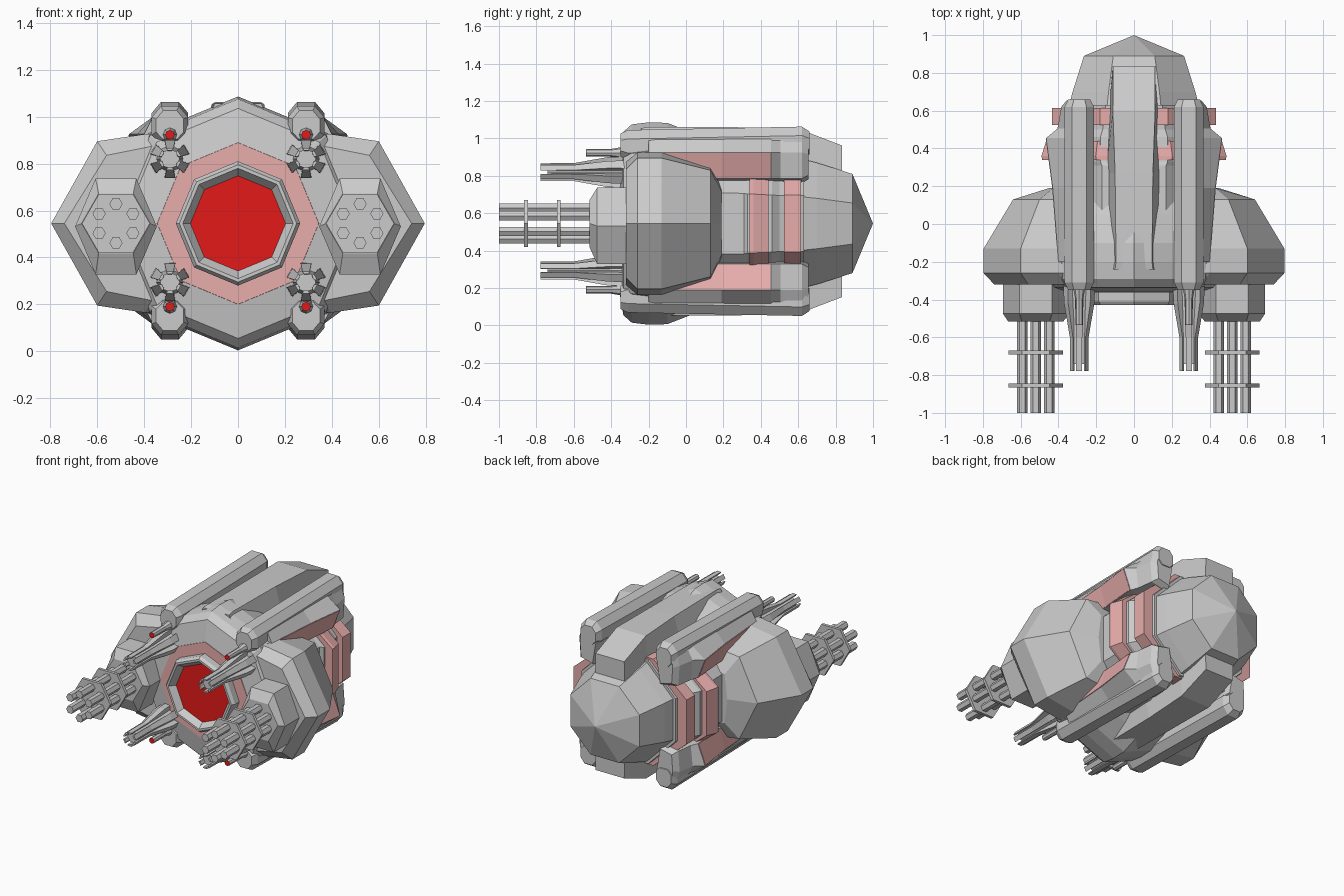
import bpy, bmesh, math

if "Cube" in bpy.data.objects:
    bpy.data.objects.remove(bpy.data.objects["Cube"])

CZ, MZ = 0.545, 0.557     # hull axis height, mirror plane height of the nacelles


def material(name, col):
    m = bpy.data.materials.new(name)
    m.diffuse_color = (*col, 1)
    m.use_nodes = True
    m.node_tree.nodes["Principled BSDF"].inputs["Base Color"].default_value = m.diffuse_color
    return m


PINK = material("pale_red", (0.80, 0.42, 0.41))
RED = material("deep_red", (0.78, 0.01, 0.01))


def loft(name, sections, mat=None, sx=1, flip=False):
    """Skin (y, [(x, z), ...]) rings along y; optionally mirror in x / z."""
    bm = bmesh.new()
    rings = []
    for y, pts in sections:
        rings.append([bm.verts.new((x * sx, y, 2 * MZ - z if flip else z)) for x, z in pts])
    n = len(rings[0])
    for a, b in zip(rings, rings[1:]):
        for i in range(n):
            j = (i + 1) % n
            bm.faces.new((a[i], a[j], b[j], b[i]))
    bm.faces.new(rings[0])
    bm.faces.new(rings[-1])
    bmesh.ops.recalc_face_normals(bm, faces=bm.faces)
    me = bpy.data.meshes.new(name)
    bm.to_mesh(me)
    bm.free()
    ob = bpy.data.objects.new(name, me)
    bpy.context.collection.objects.link(ob)
    if mat:
        me.materials.append(mat)
    return ob


def ngon(n, rx, rz=None, cx=0, cz=CZ, flat=False):
    """Regular polygon; flat=True puts faces (not corners) at the extremes, r = apothem."""
    rz = rx if rz is None else rz
    off = math.pi / n if flat else 0
    k = 1 / math.cos(math.pi / n) if flat else 1
    return [(cx + rx * k * math.cos(off + math.tau * i / n),
             cz + rz * k * math.sin(off + math.tau * i / n)) for i in range(n)]


def tube(name, n, prof, cx=0, cz=CZ, mat=None, flat=False, **kw):
    return loft(name, [(y, ngon(n, r, r, cx, cz, flat)) for y, r in prof], mat, **kw)


def scaled(pts, cx, cz, s):
    return [(cx + (x - cx) * s, cz + (z - cz) * s) for x, z in pts]


# Front hull dome, pale ring, core rim and red core
tube("front_hull", 8, [(-0.36, 0.345), (-0.335, 0.49), (-0.29, 0.53), (-0.2, 0.541),
                       (-0.1, 0.538), (0.05, 0.48), (0.2, 0.40)])
tube("pale_ring", 8, [(-0.363, 0.344), (-0.355, 0.346)], mat=PINK)
tube("core_rim", 8, [(-0.35, 0.265), (-0.41, 0.265), (-0.43, 0.25), (-0.43, 0.235), (-0.385, 0.20)])
tube("red_core", 8, [(-0.389, 0.203), (-0.38, 0.2)], mat=RED)

# Middle hull, its two bands, and the pointed rear cap
loft("middle_hull", [(y, ngon(8, rx, rz, flat=True)) for y, rx, rz in
     [(0.0, 0.41, 0.40), (0.31, 0.41, 0.39), (0.33, 0.43, 0.38), (0.46, 0.43, 0.37),
      (0.50, 0.40, 0.36), (0.63, 0.36, 0.36)]])
loft("side_band_front", [(0.34, ngon(8, 0.486, 0.38, flat=True)),
                         (0.36, ngon(8, 0.490, 0.38, flat=True)),
                         (0.44, ngon(8, 0.465, 0.37, flat=True))], PINK)
loft("side_band_rear", [(0.525, ngon(8, 0.435, 0.37, flat=True)),
                        (0.615, ngon(8, 0.435, 0.37, flat=True))], PINK)
tube("rear_cap", 8, [(0.6, 0.35), (0.7, 0.325), (0.89, 0.265), (0.999, 0.002)], flat=True)


# Wide shoulder block spanning both sides
def shoulder(a, bx, bz, cx, cz):
    q = [(a, 0), (bx, bz), (cx, cz)]
    top = q + [(-x, z) for x, z in reversed(q)]
    return [(x, CZ + z) for x, z in top] + [(x, CZ - z) for x, z in reversed(top[1:-1])]


loft("shoulders", [(-0.32, shoulder(0.74, 0.56, 0.29, 0.36, 0.33)),
                   (-0.26, shoulder(0.796, 0.60, 0.35, 0.40, 0.38)),
                   (-0.13, shoulder(0.796, 0.60, 0.35, 0.40, 0.38)),
                   (0.13, shoulder(0.64, 0.50, 0.285, 0.36, 0.30)),
                   (0.19, shoulder(0.45, 0.43, 0.17, 0.30, 0.20))])


# Ridge plates on the top and the belly
def plate(wt, wb, zt, zb):
    return [(-wb, zb), (-wt, zt), (wt, zt), (wb, zb)]


for label, flip in (("top", False), ("belly", True)):
    loft(label + "_ridge", [(-0.24, plate(0.10, 0.125, 1.055, 1.0)),
                            (-0.20, plate(0.095, 0.13, 1.062, 0.96)),
                            (0.27, plate(0.10, 0.148, 1.06, 0.88)),
                            (0.60, plate(0.112, 0.135, 1.052, 0.8)),
                            (0.835, plate(0.11, 0.115, 0.962, 0.75))], flip=flip)

# Four nacelles with overhanging flanks, lamps and clawed guns
NAC = [(0.252, 1.063), (0.328, 1.063), (0.368, 1.015), (0.368, 0.94),
       (0.33, 0.90), (0.25, 0.90), (0.212, 0.94), (0.212, 1.015)]
GX, GZ = 0.29, 0.82


def flank(w, lower):
    return [(0.362, 1.0), (w, 0.925), (lower, 0.785), (0.25, 0.76), (0.22, 0.935)]


def strip(w, lower):
    return [(w + 0.003, 0.922), (lower + 0.003, 0.788), (lower - 0.05, 0.788), (w - 0.1, 0.922)]


for side, sx in (("right", 1), ("left", -1)):
    for level, flip in (("upper", False), ("lower", True)):
        tag = f"{level}_{side}_"
        kw = dict(sx=sx, flip=flip)
        front = [(x, z - 0.018) for x, z in NAC]
        loft(tag + "nacelle", [(-0.35, scaled(front, 0.29, 0.97, 0.75)), (-0.31, front),
                               (0.62, NAC), (0.66, scaled(NAC, 0.29, 0.96, 0.75))], **kw)
        loft(tag + "flank", [(-0.2, flank(0.40, 0.37)), (0.19, flank(0.43, 0.39)),
                             (0.455, flank(0.465, 0.41)), (0.505, flank(0.405, 0.39)),
                             (0.62, flank(0.385, 0.375)),
                             (0.655, scaled(flank(0.37, 0.36), 0.3, 0.88, 0.8))], **kw)
        loft(tag + "flank_panel", [(-0.13, strip(0.405, 0.374)), (0.19, strip(0.43, 0.39)),
                                   (0.452, strip(0.464, 0.41))], PINK, **kw)
        tube(tag + "lamp_tube", 8, [(-0.532, 0.02), (-0.40, 0.021), (-0.32, 0.035)], GX, 0.923, **kw)
        tube(tag + "lamp", 8, [(-0.534, 0.019), (-0.53, 0.019)], GX, 0.923, RED, **kw)
        tube(tag + "gun_barrel", 8, [(-0.74, 0.042), (-0.60, 0.042), (-0.5, 0.046),
                                     (-0.3, 0.06)], GX, GZ, **kw)
        for i in range(6):
            a = math.tau * i / 6 + math.pi / 6

            def claw(r0, r1, w):
                c, s = math.cos(a), math.sin(a)
                return [(GX + r * c - t * s, GZ + r * s + t * c)
                        for r, t in ((r0, -w * .6), (r1, -w), (r1, w), (r0, w * .6))]

            loft(f"{tag}gun_claw_{i}", [(-0.778, claw(0.035, 0.047, 0.016)),
                                        (-0.60, claw(0.032, 0.048, 0.016)),
                                        (-0.42, claw(0.03, 0.08, 0.022)),
                                        (-0.30, claw(0.03, 0.084, 0.025))], **kw)

    # Rotary cannon: housing, six barrels and two clamp plates
    loft(side + "_cannon_housing", [(y, ngon(6, rx, rz, 0.52, cz)) for y, rx, rz, cz in
         [(-0.515, 0.147, 0.147, 0.545), (-0.475, 0.174, 0.236, 0.532),
          (-0.28, 0.174, 0.236, 0.532)]], sx=sx)
    for i in range(6):
        a = math.tau * i / 6 + math.pi / 6
        tube(f"{side}_cannon_barrel_{i}", 6, [(-1.0, 0.028), (-0.5, 0.028)],
             0.52 + 0.083 * math.cos(a), CZ + 0.083 * math.sin(a), sx=sx)
    for k, y in enumerate((-0.68, -0.855)):
        tube(f"{side}_cannon_clamp_{k}", 6, [(y - 0.01, 0.145), (y + 0.01, 0.145)], 0.52, sx=sx)
